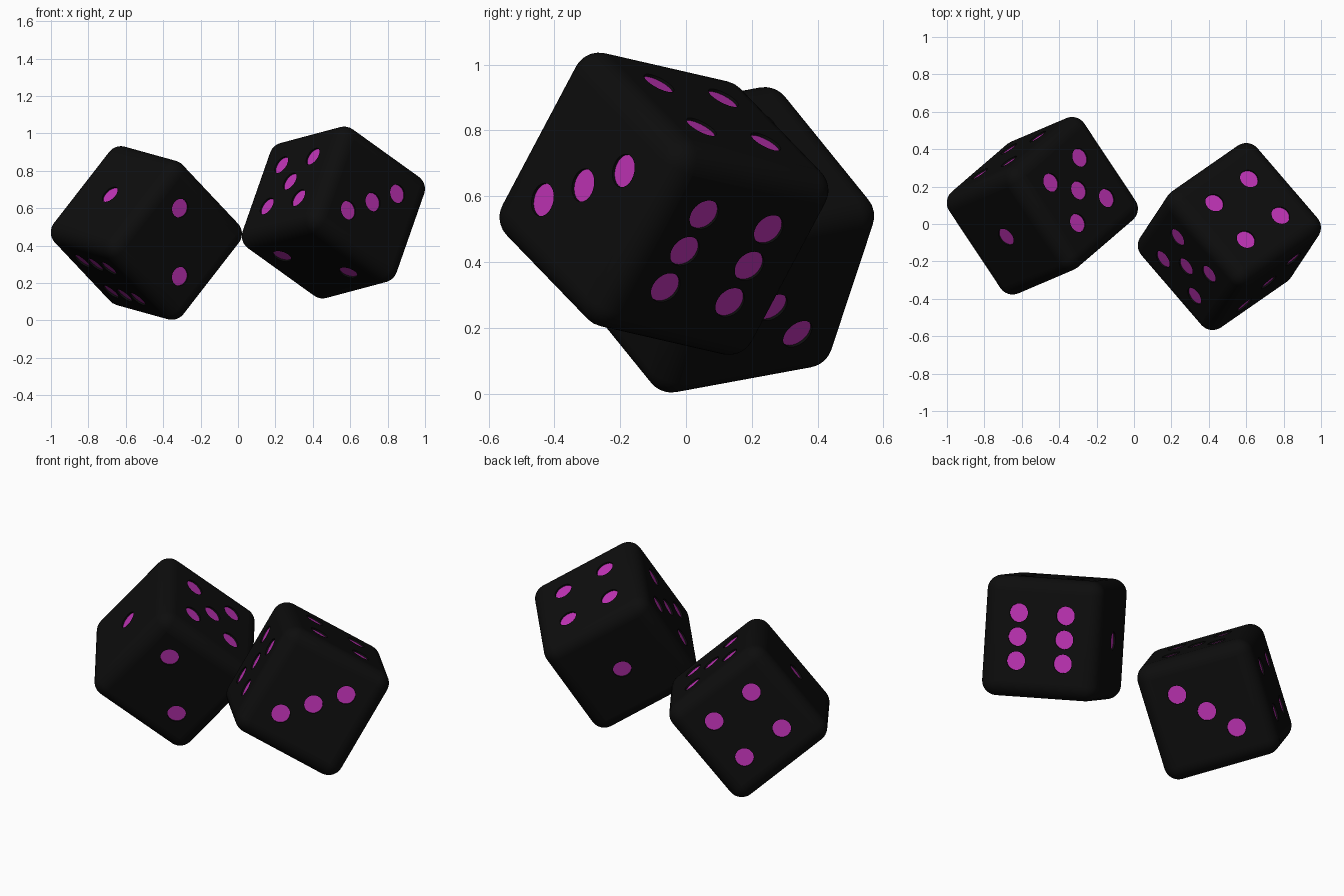
import bpy, bmesh
from mathutils import Vector, Matrix

if "Cube" in bpy.data.objects:
    bpy.data.objects.remove(bpy.data.objects["Cube"])

H, R, D = 0.329, 0.08, 0.009      # half edge, edge rounding, pip depth
P, PR = 0.131, 0.051              # pip spacing, pip radius


def material(name, rgb):
    m = bpy.data.materials.new(name)
    m.diffuse_color = (*rgb, 1)
    m.use_nodes = True
    m.node_tree.nodes["Principled BSDF"].inputs["Base Color"].default_value = m.diffuse_color
    return m


black = material("black", (0.004, 0.004, 0.004))
magenta = material("magenta", (0.53, 0.033, 0.47))


def new_object(name, bm):
    me = bpy.data.meshes.new(name)
    bm.to_mesh(me)
    bm.free()
    ob = bpy.data.objects.new(name, me)
    bpy.context.collection.objects.link(ob)
    return ob


# pip layouts in face coordinates: (normal, u axis, v axis, [(u, v)])
X, Y, Z = Vector((1, 0, 0)), Vector((0, 1, 0)), Vector((0, 0, 1))
four = [(-1, -1), (-1, 1), (1, -1), (1, 1)]
faces = [
    (X, Y, Z, [(s, t) for s in (-1, 1) for t in (-1, 0, 1)]),   # six
    (-X, Y, Z, four + [(0, 0)]),                                # five
    (-Z, X, Y, four),                                           # four
    (Y, X, Z, [(-1, 1), (0, 0), (1, -1)]),                      # three
    (Z, X, Y, [(-1, -1), (1, 1)]),                              # two
    (-Y, X, Z, [(0, 0)]),                                       # one
]


def make_die(name, centre, six_dir, two_dir):
    # rounded cube body
    bm = bmesh.new()
    bmesh.ops.create_cube(bm, size=2 * H)
    bmesh.ops.bevel(bm, geom=bm.edges[:], offset=R, offset_type='OFFSET',
                    segments=8, profile=0.5, affect='EDGES')
    die = new_object(name, bm)
    die.data.materials.append(black)
    die.data.materials.append(magenta)

    # shallow round pip recesses
    bm = bmesh.new()
    for n, u, v, spots in faces:
        rot = n.to_track_quat('Z', 'Y').to_matrix().to_4x4()
        for a, b in spots:
            pos = n * (H - D + 0.03) + u * a * P + v * b * P
            bmesh.ops.create_cone(bm, cap_ends=True, segments=32, radius1=PR,
                                  radius2=PR, depth=0.06,
                                  matrix=Matrix.Translation(pos) @ rot)
    cutter = new_object("pip_cutter", bm)
    cutter.hide_render = True
    mod = die.modifiers.new("pips", 'BOOLEAN')
    mod.operation, mod.solver, mod.object = 'DIFFERENCE', 'EXACT', cutter
    bpy.ops.object.select_all(action='DESELECT')
    bpy.context.view_layer.objects.active = die
    die.select_set(True)
    bpy.ops.object.modifier_apply(modifier=mod.name)
    bpy.data.objects.remove(cutter)

    # recess floors are magenta, rounded edges smooth, sides flat
    bpy.ops.object.shade_smooth_by_angle(angle=0.6)
    for p in die.data.polygons:
        flat = max(abs(c) for c in p.normal) > 0.9995
        floor = flat and abs(p.normal.dot(p.center) - (H - D)) < 1e-3
        p.material_index = 1 if floor else 0
        if flat:
            p.use_smooth = False

    # tumble into place
    x = Vector(six_dir).normalized()
    y = Vector(two_dir).cross(x).normalized()
    z = x.cross(y)
    rot = Matrix((x, y, z)).transposed().to_4x4()
    die.matrix_world = Matrix.Translation(centre) @ rot


make_die("left_die", (-0.49, 0.0975, 0.4675),
         (-0.593, -0.253, -0.764), (0.547, -0.823, -0.151))
make_die("right_die", (0.51, -0.067, 0.577),
         (0.707, 0.491, -0.508), (-0.295, -0.447, -0.843))
